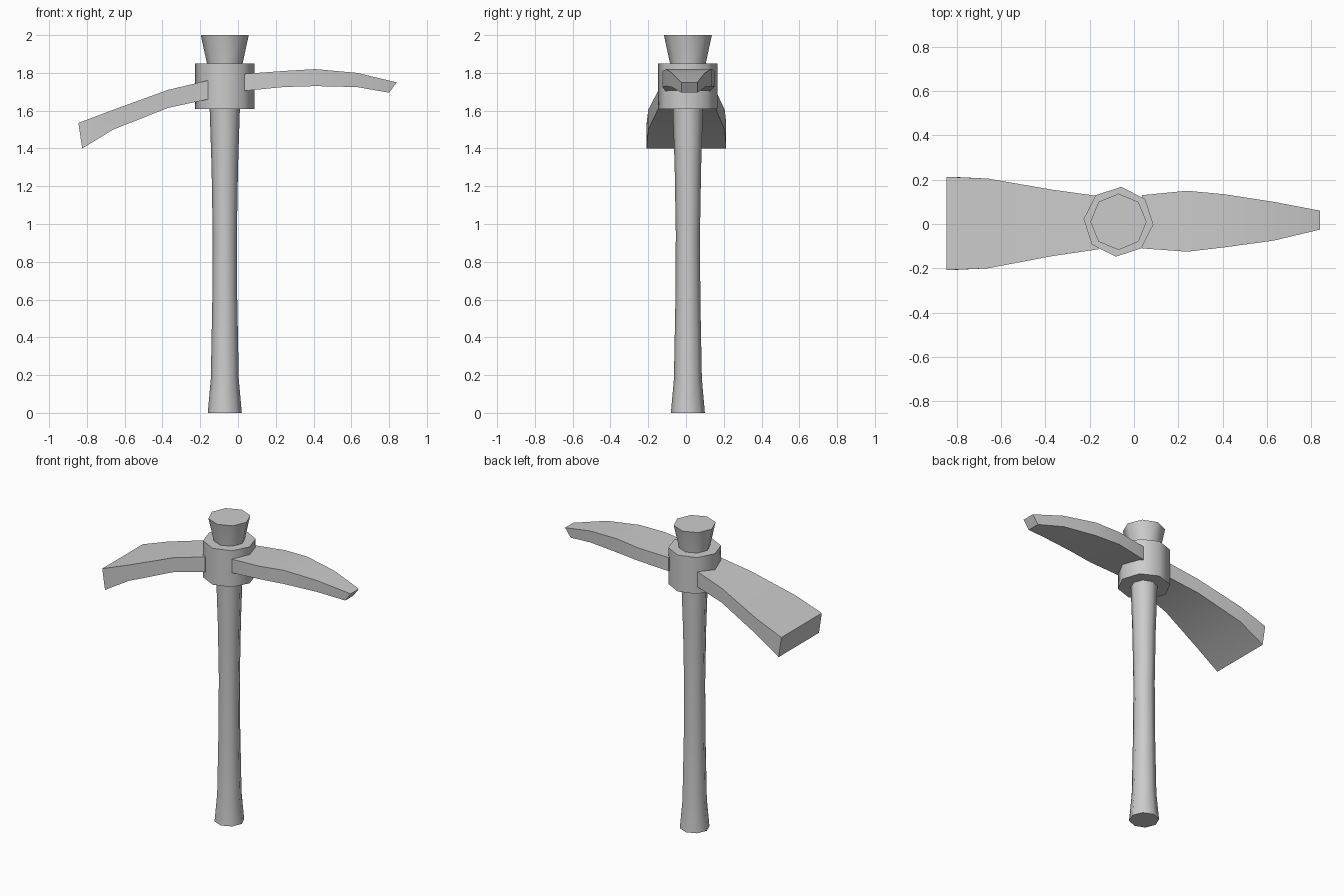
import bpy, bmesh, math

cube = bpy.data.objects.get("Cube")
if cube:
    bpy.data.objects.remove(cube, do_unlink=True)

SIDES = 8
AXIS = (-0.07, 0.01)

grey = bpy.data.materials.new("plain grey")
grey.use_nodes = True
colour = (0.6, 0.6, 0.6, 1)
grey.diffuse_color = colour
grey.node_tree.nodes["Principled BSDF"].inputs["Base Color"].default_value = colour


def loft(name, rings):
    """Skin a list of matching closed rings and cap both ends."""
    bm = bmesh.new()
    loops = [[bm.verts.new(p) for p in ring] for ring in rings]
    for a, b in zip(loops, loops[1:]):
        n = len(a)
        for i in range(n):
            j = (i + 1) % n
            bm.faces.new((a[i], a[j], b[j], b[i]))
    bm.faces.new(loops[0])
    bm.faces.new(loops[-1])
    bmesh.ops.recalc_face_normals(bm, faces=bm.faces)
    mesh = bpy.data.meshes.new(name)
    bm.to_mesh(mesh)
    bm.free()
    mesh.materials.append(grey)
    obj = bpy.data.objects.new(name, mesh)
    bpy.context.collection.objects.link(obj)
    bpy.ops.object.select_all(action="DESELECT")
    obj.select_set(True)
    bpy.context.view_layer.objects.active = obj
    bpy.ops.object.shade_smooth_by_angle(angle=math.radians(50))
    return obj


def turned(name, profile, twist=0):
    """Eight-sided turned part from (radius, height) pairs."""
    angles = [math.tau * i / SIDES + math.radians(twist) for i in range(SIDES)]
    return loft(name, [[(AXIS[0] + r * math.cos(a), AXIS[1] + r * math.sin(a), z)
                        for a in angles] for r, z in profile])


def blade(name, sections):
    """Bar from (top x, top z, bottom x, bottom z, back y, front y) sections."""
    return loft(name, [[(tx, back, tz), (tx, front, tz), (bx, front, bz), (bx, back, bz)]
                       for tx, tz, bx, bz, back, front in sections])


# Wooden shaft with flared foot and flared top
turned("handle", [(0.09, 0), (0.074, 0.18), (0.066, 0.6), (0.064, 0.95),
                  (0.07, 1.3), (0.08, 1.61), (0.088, 1.82), (0.127, 2)])

# Socket around the shaft
turned("collar", [(0.158, 1.61), (0.158, 1.85)], twist=-4.5)

# Broad drooping blade
blade("adze_blade", [
    (-0.16, 1.76, -0.16, 1.66, 0.126, -0.114),
    (-0.37, 1.71, -0.37, 1.615, 0.155, -0.145),
    (-0.66, 1.605, -0.66, 1.50, 0.205, -0.2),
    (-0.845, 1.535, -0.825, 1.40, 0.213, -0.208)])

# Tapering point
blade("pick_blade", [
    (0.035, 1.795, 0.035, 1.705, 0.13, -0.11),
    (0.24, 1.81, 0.24, 1.725, 0.15, -0.125),
    (0.41, 1.82, 0.41, 1.73, 0.134, -0.105),
    (0.63, 1.80, 0.63, 1.725, 0.1, -0.075),
    (0.84, 1.75, 0.80, 1.695, 0.06, -0.025)])
